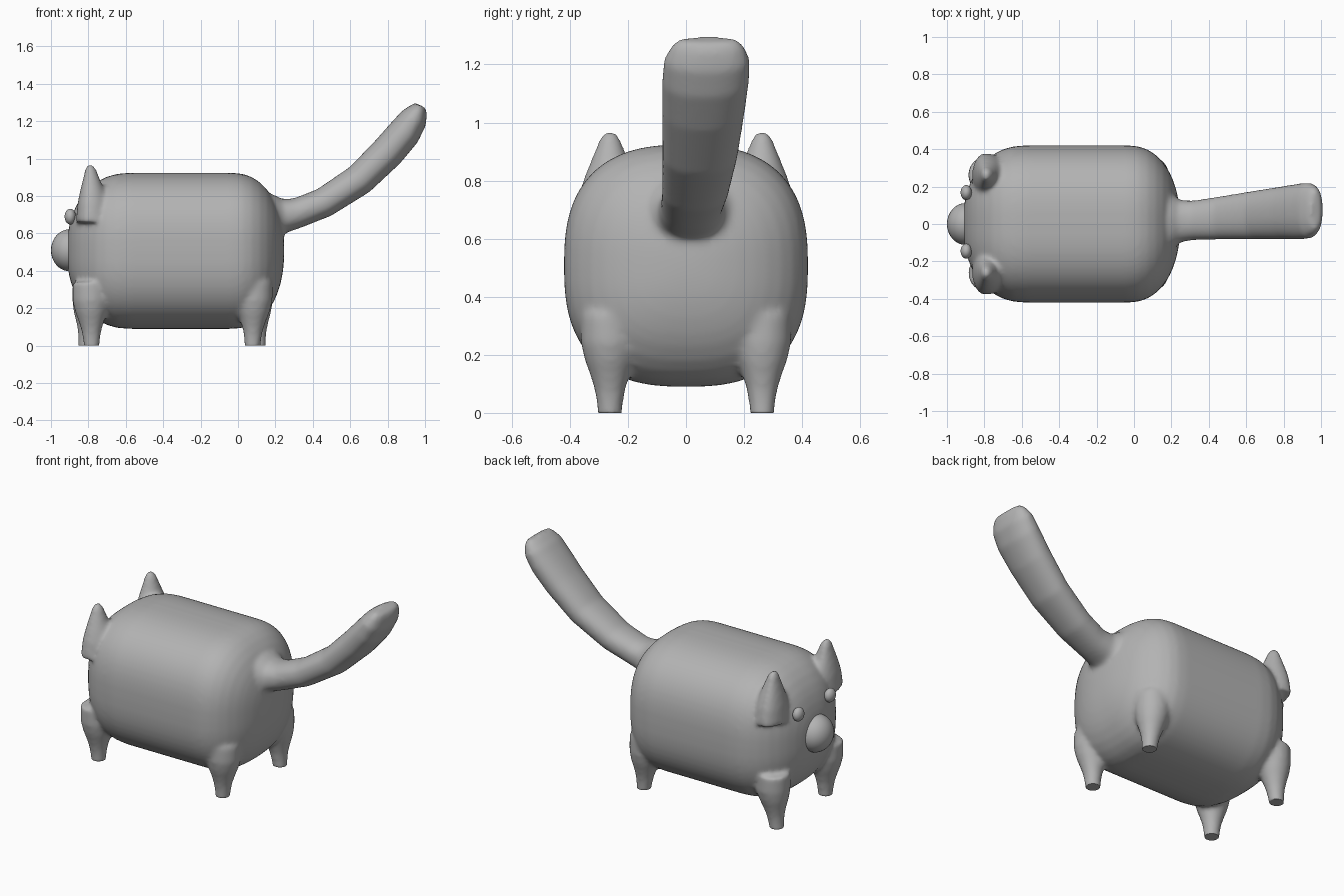
import bpy, bmesh, math
from mathutils import Vector

if "Cube" in bpy.data.objects:
    bpy.data.objects.remove(bpy.data.objects["Cube"])

grey = bpy.data.materials.new("plain grey")
grey.diffuse_color = (0.45, 0.45, 0.45, 1)
grey.use_nodes = True
grey.node_tree.nodes["Principled BSDF"].inputs["Base Color"].default_value = grey.diffuse_color
N = 64


def power(v, e):
    return math.copysign(abs(v) ** e, v)


def angles():
    return [2 * math.pi * i / N for i in range(N)]


def loft(bm, rings):
    """Skin closed rings and cap both ends."""
    vs = [[bm.verts.new(p) for p in r] for r in rings]
    for a, b in zip(vs, vs[1:]):
        for i in range(N):
            j = (i + 1) % N
            bm.faces.new((a[i], a[j], b[j], b[i]))
    bm.faces.new(vs[0][::-1])
    bm.faces.new(vs[-1])


def upright(bm, x, y, profile, lean=0, front=1.0):
    """Turned shape from (z, radius) pairs; lean moves the low end in x, front flattens -x side."""
    rings = []
    for z, r in profile:
        cx = x + lean * max(0, 0.25 - z) / 0.25
        ring = []
        for a in angles():
            dx = r * math.cos(a)
            if dx < 0:
                dx *= front
            ring.append(Vector((cx + dx, y + r * math.sin(a), z)))
        rings.append(ring)
    loft(bm, rings)


bm = bmesh.new()

# Torso: superellipse section with rounded ends
steps = [math.radians(d) for d in (0, 10, 20, 30, 40, 50, 58, 66, 73, 79, 84, 88)]
stations = [(-0.58 - 0.335 * math.sin(t) ** 0.91, math.cos(t) ** 0.91) for t in reversed(steps)]
stations += [(-0.03 + 0.277 * math.sin(t) ** 0.91, math.cos(t) ** 0.91) for t in steps]
e = 2 / 2.6
loft(bm, [[Vector((x, 0.42 * s * power(math.cos(a), e), 0.507 + 0.417 * s * power(math.sin(a), e)))
           for a in angles()] for x, s in stations])

# Legs flaring into the torso, and ears
leg = [(-0.03, 0.04), (0.03, 0.045), (0.08, 0.053), (0.13, 0.068), (0.18, 0.086), (0.24, 0.1), (0.34, 0.1)]
ear = [(0.66, 0.12), (0.76, 0.105), (0.82, 0.085), (0.87, 0.065), (0.91, 0.049), (0.945, 0.036), (0.97, 0.018)]
for y in (-0.262, 0.262):
    spread = 0.017 if y > 0 else -0.012
    upright(bm, -0.785, y, leg, -spread - 0.01)
    upright(bm, 0.085, y, leg, spread + 0.005)
    upright(bm, -0.795, y, ear, 0, 0.6)

# Tail: (x, z, y centre, half thickness, half width)
path = [(0.12, 0.69, 0.01, 0.13, 0.17), (0.20, 0.69, 0.012, 0.115, 0.15), (0.25, 0.695, 0.015, 0.09, 0.112),
        (0.32, 0.71, 0.02, 0.08, 0.105), (0.46, 0.765, 0.032, 0.08, 0.115), (0.65, 0.888, 0.048, 0.085, 0.13),
        (0.80, 1.035, 0.06, 0.09, 0.142), (0.89, 1.14, 0.067, 0.088, 0.15), (0.94, 1.215, 0.072, 0.075, 0.148),
        (0.965, 1.262, 0.075, 0.05, 0.125), (0.975, 1.285, 0.076, 0.03, 0.10)]
rings = []
for i, (x, z, y, h, w) in enumerate(path):
    a, b = path[max(i - 1, 0)], path[min(i + 1, len(path) - 1)]
    d = Vector((b[0] - a[0], 0, b[1] - a[1])).normalized()
    up = Vector((-d.z, 0, d.x))
    rings.append([Vector((x, y, z)) + up * h * power(math.sin(t), 0.9)
                  + Vector((0, w * power(math.cos(t), 0.9), 0)) for t in angles()])
loft(bm, rings)

bmesh.ops.recalc_face_normals(bm, faces=bm.faces)
mesh = bpy.data.meshes.new("body")
bm.to_mesh(mesh)
bm.free()
body = bpy.data.objects.new("body", mesh)
bpy.context.collection.objects.link(body)

# Fuse the parts into one soft skin
rm = body.modifiers.new("fuse", 'REMESH')
rm.mode = 'VOXEL'
rm.voxel_size = 0.012
sm = body.modifiers.new("soften", 'SMOOTH')
sm.factor = 0.5
sm.iterations = 12
skin = bpy.data.meshes.new_from_object(body.evaluated_get(bpy.context.evaluated_depsgraph_get()))
body.modifiers.clear()
body.data = skin
for v in skin.vertices:  # flat soles on the ground
    v.co.z = max(v.co.z, 0)
skin.materials.clear()
skin.materials.append(grey)
skin.polygons.foreach_set("use_smooth", [True] * len(skin.polygons))


# Nose and eyes
def ball(name, loc, size):
    bpy.ops.mesh.primitive_uv_sphere_add(segments=32, ring_count=20, radius=1, location=loc)
    o = bpy.context.object
    o.name = name
    o.scale = size
    o.data.materials.append(grey)
    bpy.ops.object.shade_smooth()


ball("nose", (-0.9, 0, 0.51), (0.1, 0.112, 0.112))
for side, y in (("right", -0.145), ("left", 0.168)):
    ball(side + "_eye", (-0.897, y, 0.69), (0.03, 0.04, 0.042))
